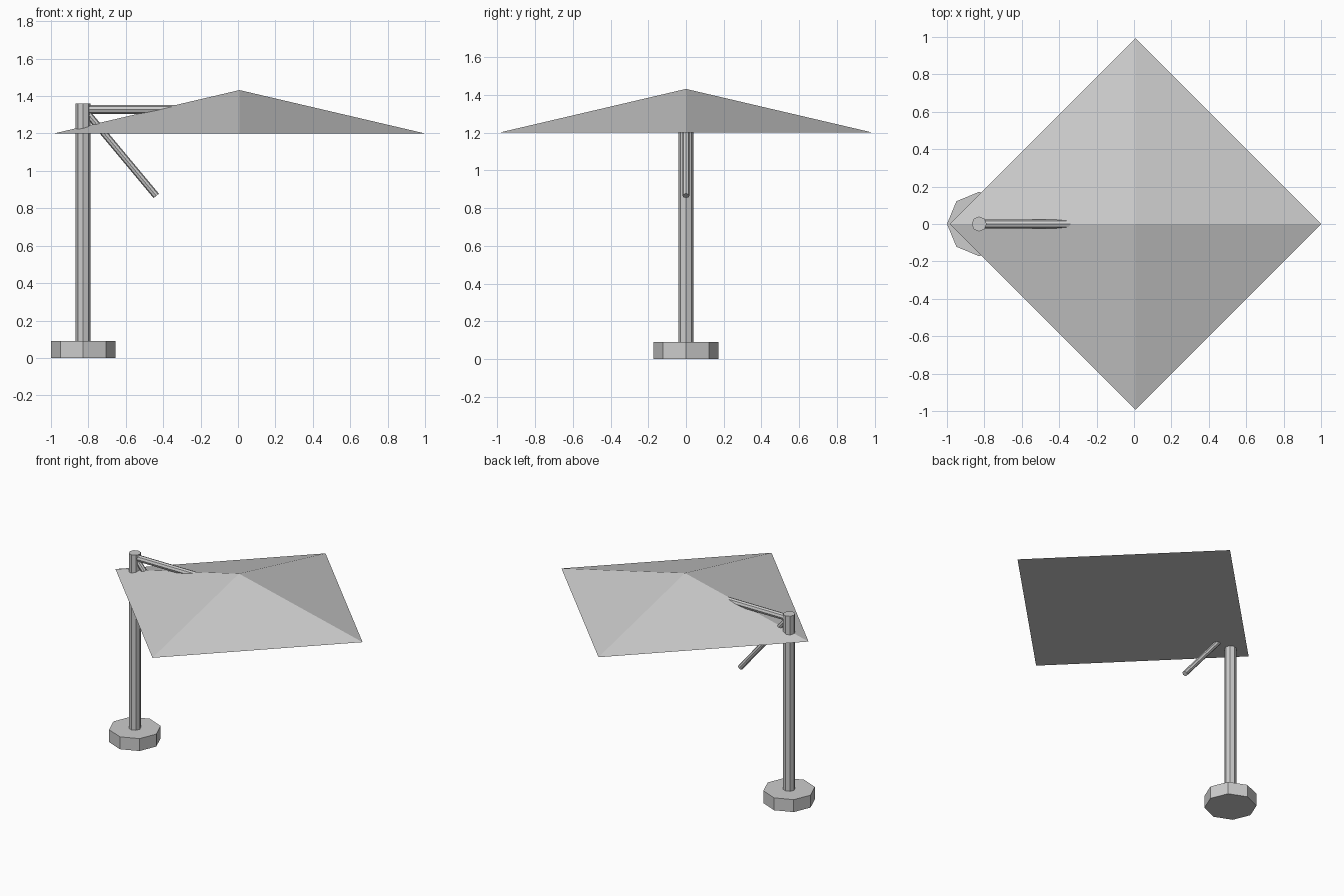
import bpy
from mathutils import Vector

if "Cube" in bpy.data.objects:
    bpy.data.objects.remove(bpy.data.objects["Cube"])

grey = bpy.data.materials.new("plain_grey")
grey.diffuse_color = (0.604, 0.604, 0.604, 1)
grey.use_nodes = True
grey.node_tree.nodes["Principled BSDF"].inputs["Base Color"].default_value = grey.diffuse_color


def tapered(name, start, end, r1, r2, sides):
    """Flat-sided prism or cone running from start to end."""
    a, b = Vector(start), Vector(end)
    axis = b - a
    bpy.ops.mesh.primitive_cone_add(
        vertices=sides, radius1=r1, radius2=r2, depth=axis.length,
        location=(a + b) / 2,
        rotation=Vector((0, 0, 1)).rotation_difference(axis).to_euler())
    ob = bpy.context.object
    ob.name = name
    ob.data.materials.append(grey)
    return ob


POLE_X = -0.828

# Weighted octagonal foot and upright
tapered("base", (POLE_X, 0, 0), (POLE_X, 0, 0.09), 0.172, 0.172, 8)
tapered("pole", (POLE_X, 0, 0.0), (POLE_X, 0, 1.36), 0.04, 0.04, 8)

# Horizontal arm reaching to the canopy centre
tapered("arm", (POLE_X, 0, 1.328), (0, 0, 1.328), 0.023, 0.023, 8)

# Slanted crank handle below the arm
tapered("strut", (-0.815, 0, 1.32), (-0.437, 0, 0.866), 0.0185, 0.0185, 8)

# Four-sided closed canopy with corners on the axes
tapered("canopy", (0.008, 0, 1.2), (0.008, 0, 1.432), 0.992, 0, 4)
